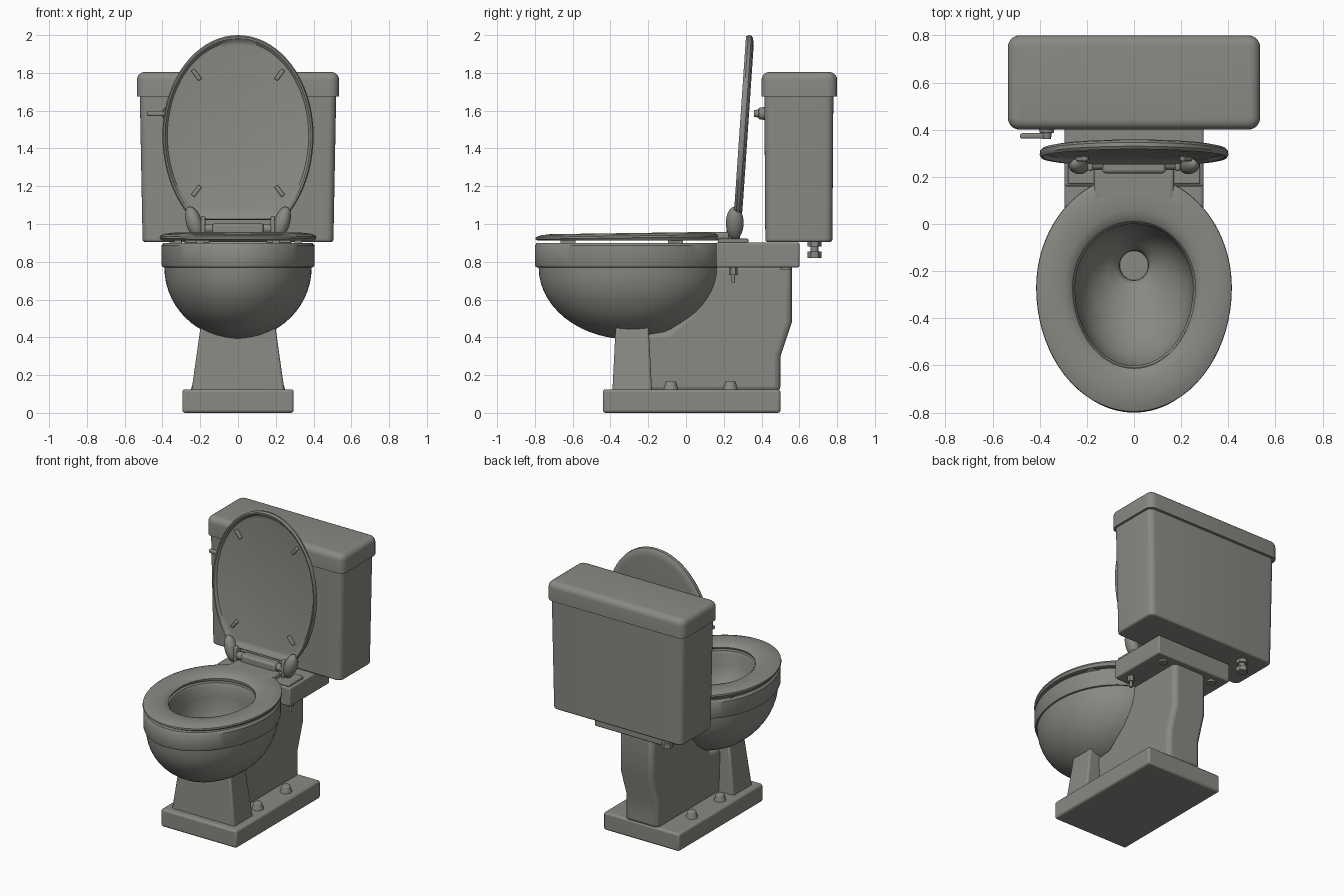
import bpy, bmesh, math
from mathutils import Vector, Matrix

if "Cube" in bpy.data.objects:
    bpy.data.objects.remove(bpy.data.objects["Cube"])

ceramic = bpy.data.materials.new("warm grey")
ceramic.diffuse_color = (0.25, 0.25, 0.23, 1)
ceramic.use_nodes = True
ceramic.node_tree.nodes["Principled BSDF"].inputs["Base Color"].default_value = ceramic.diffuse_color
N = 72


def finish(name, bm, bevel=0.0, seg=3):
    bmesh.ops.recalc_face_normals(bm, faces=bm.faces)
    me = bpy.data.meshes.new(name)
    bm.to_mesh(me)
    bm.free()
    ob = bpy.data.objects.new(name, me)
    bpy.context.collection.objects.link(ob)
    me.materials.append(ceramic)
    if bevel:
        m = ob.modifiers.new("bevel", 'BEVEL')
        m.width, m.segments = bevel, seg
        m.limit_method, m.angle_limit = 'ANGLE', math.radians(25)
    bpy.ops.object.select_all(action='DESELECT')
    ob.select_set(True)
    bpy.context.view_layer.objects.active = ob
    bpy.ops.object.shade_smooth_by_angle(angle=math.radians(35))
    return ob


def box(name, lo, hi, bevel=0.0, taper=(1, 1), round_up=0.0, seg=3, turn=0):
    """Box from lo to hi; taper scales the top, round_up rounds upright edges."""
    lo, hi = Vector(lo), Vector(hi)
    c, s = (lo + hi) / 2, hi - lo
    bm = bmesh.new()
    bmesh.ops.create_cube(bm, size=1)
    for v in bm.verts:
        k = taper if v.co.z > 0 else (1, 1)
        v.co = Vector((v.co.x * s.x * k[0], v.co.y * s.y * k[1], v.co.z * s.z))
    if round_up:
        es = [e for e in bm.edges if abs(e.verts[0].co.z - e.verts[1].co.z) > s.z / 2]
        bmesh.ops.bevel(bm, geom=es, offset=round_up, segments=5, affect='EDGES', profile=0.5)
    bm.transform(Matrix.Translation(c) @ Matrix.Rotation(turn, 4, 'Y'))
    return finish(name, bm, bevel, seg)


def cone(name, p, q, r1, r2, n=24, bevel=0.0):
    p, q = Vector(p), Vector(q)
    bm = bmesh.new()
    bmesh.ops.create_cone(bm, cap_ends=True, segments=n, radius1=r1, radius2=r2, depth=(q - p).length)
    rot = (q - p).to_track_quat('Z', 'Y').to_matrix().to_4x4()
    bm.transform(Matrix.Translation((p + q) / 2) @ rot)
    return finish(name, bm, bevel)


def egg(a, lo, mid, hi):
    """Egg outline: half width a, ends at lo and hi, widest at mid."""
    out = []
    for i in range(N):
        t = 2 * math.pi * i / N
        c = math.cos(t)
        out.append((a * math.sin(t), mid + c * (hi - mid if c > 0 else mid - lo)))
    return out


def loft(name, rings, closed=False):
    bm = bmesh.new()
    rows = [[bm.verts.new(p) for p in r] for r in rings]
    pairs = list(zip(rows, rows[1:])) + ([(rows[-1], rows[0])] if closed else [])
    for r, s in pairs:
        for i in range(N):
            j = (i + 1) % N
            bm.faces.new((r[i], r[j], s[j], s[i]))
    if not closed:
        bm.faces.new(rows[0])
        bm.faces.new(rows[-1])
    return finish(name, bm)


# Plinth and front column
box("plinth", (-.295, -.44, 0), (.295, .5, .125), bevel=.015)
box("front_column", (-.247, -.39, .11), (.247, -.18, .46), bevel=.012, taper=(.8, .83))

# Rear column: side profile extruded across
prof = [(-.22, .11), (.5, .11), (.5, .3), (.56, .48), (.56, .79), (.14, .79), (.04, .55), (-.1, .43), (-.22, .42)]
bm = bmesh.new()
f = bm.faces.new([bm.verts.new((-.13, y, z)) for y, z in prof])
ex = bmesh.ops.extrude_face_region(bm, geom=[f])
bmesh.ops.translate(bm, verts=[v for v in ex['geom'] if isinstance(v, bmesh.types.BMVert)], vec=(.26, 0, 0))
finish("rear_column", bm, .03)

# Bowl: round underside, upright rim, hollow funnel down to the drain
rings = []
for k in range(1, 15):
    t = math.pi / 2 * k / 14
    s = math.sin(t)
    rings.append((.39 * s, -.3 - .48 * s, -.28, -.3 + .49 * s, .77 - .38 * math.cos(t)))
rings[0] = (.04, -.36, -.3, -.25, .392)
rings += [(.4, -.795, -.27, .195, .772), (.406, -.8, -.27, .2, .785), (.406, -.8, -.27, .2, .885),
          (.395, -.79, -.27, .19, .9), (.26, -.61, -.27, .01, .9), (.25, -.6, -.27, .0, .88),
          (.25, -.6, -.27, .0, .8), (.23, -.55, -.26, -.01, .7), (.18, -.46, -.24, -.04, .61),
          (.11, -.34, -.2, -.08, .55), (.075, -.26, -.18, -.1, .525), (.062, -.24, -.175, -.112, .5),
          (.06, -.238, -.175, -.114, .465)]
loft("bowl", [[(x, y, r[4]) for x, y in egg(*r[:4])] for r in rings])

# Seat ring, rising slightly to the back
rings = [(.405, -.785, .2, .912), (.415, -.797, .21, .92), (.413, -.795, .208, .93), (.39, -.765, .185, .94),
         (.35, -.72, .13, .945), (.3, -.66, .06, .941), (.272, -.625, .025, .932), (.26, -.612, .01, .92),
         (.265, -.615, .012, .912)]
loft("seat", [[(x, y, z + .014 * (y + .8) * (z > .915)) for x, y in egg(a, lo, -.27, hi)]
              for a, lo, hi, z in rings], closed=True)
box("seat_tail", (-.17, .1, .915), (.17, .24, .957), bevel=.015)
box("seat_hinge_bar", (-.135, .215, .93), (.135, .285, 1.005), bevel=.015)

# Raised lid, leaning back, with a rolled rim around a recessed panel
rings = [(.9, .022), (.935, .018), (.965, .002), (.985, 0), (1, .012), (.995, .028), (.97, .038), (.9, .044)]
lid = []
for s, d in rings:
    row = []
    for x, z in egg(.4 * s, 1.47 - .56 * s, 1.47, 1.47 + .53 * s):
        z = max(z, 1.02 + (1 - s) * .5)
        row.append((x, .25 + .068 * (z - 1) + d, z))
    lid.append(row)
loft("lid", lid)

# Shelf behind the bowl
box("shelf", (-.295, .16, .77), (.295, .6, .902), bevel=.01)

# Cistern and its cover
box("tank", (-.505, .42, .905), (.505, .775, 1.7), bevel=.012, taper=(1.03, 1.03), round_up=.04)
bm = bmesh.new()
bmesh.ops.create_cube(bm, size=1, matrix=Matrix.Translation((0, .6, 1.74)) @ Matrix.Diagonal((1.07, .4, .13, 1)))
up = [e for e in bm.edges if abs(e.verts[0].co.z - e.verts[1].co.z) > .1]
bmesh.ops.bevel(bm, geom=up, offset=.05, segments=5, affect='EDGES', profile=.5)
top = [e for e in bm.edges if all(v.co.z > 1.8 for v in e.verts)]
bmesh.ops.bevel(bm, geom=top, offset=.042, segments=5, affect='EDGES', profile=.5)
finish("tank_cover", bm)

# Flush handle
cone("handle_boss", (-.37, .43, 1.585), (-.37, .385, 1.585), .036, .03, bevel=.005)
cone("handle_knob", (-.37, .39, 1.585), (-.37, .36, 1.585), .022, .018)
box("handle_lever", (-.483, .362, 1.572), (-.36, .385, 1.598), bevel=.008)

# Water inlet under the tank
for i, (z1, z2, r, n) in enumerate([(.88, .91, .038, 6), (.85, .89, .022, 16), (.82, .855, .038, 6)]):
    cone(f"inlet_{i}", (-.33, .68, z1), (-.33, .68, z2), r, r, n)

# Paired small parts
for s, side in ((-1, "left"), (1, "right")):
    for i, y in enumerate((-.08, .235)):
        cone(f"floor_bolt_{side}_{i}", (s * .21, y, .12), (s * .21, y, .17), .04, .026, bevel=.006)
    # lid bumpers, diagonal on the panel
    for z, d in ((1.79, 1), (1.175, -1)):
        y = .272 + .068 * (z - 1)
        box(f"lid_bumper_{side}", (s * .22 - .011, y - .018, z - .033), (s * .22 + .011, y + .01, z + .033),
            bevel=.006, turn=s * d * .65 if d > 0 else -s * .65)
    # seat bumpers
    for x, y in ((.2, -.62), (.32, -.05)):
        box(f"seat_bumper_{side}", (s * x - .02, y - .045, .898), (s * x + .02, y + .035, .918))
    # hinge: plate, upright, pin, lid lug, bolt under the shelf
    box(f"hinge_plate_{side}", sorted((s * .15, s * .28))[:1] + [.17, .9],
        sorted((s * .15, s * .28))[1:] + [.33, .922], bevel=.006)
    box(f"hinge_upright_{side}", (s * .185 - .012, .225, .91), (s * .185 + .012, .285, 1.04), bevel=.01)
    cone(f"hinge_pin_{side}", (s * .12, .255, .975), (s * .25, .255, .975), .026, .026)
    bm = bmesh.new()
    bmesh.ops.create_uvsphere(bm, u_segments=24, v_segments=14, radius=1,
                              matrix=Matrix.Translation((s * .232, .258, 1.005)) @ Matrix.Rotation(s * .3, 4, 'Y')
                              @ Matrix.Diagonal((.042, .047, .09, 1)))
    finish(f"lid_lug_{side}", bm)
    cone(f"hinge_nut_{side}", (s * .235, .25, .73), (s * .235, .25, .775), .022, .022, 6)
    cone(f"hinge_bolt_{side}", (s * .235, .25, .69), (s * .235, .25, .74), .01, .01, 12)
    cone(f"tank_washer_{side}", (s * .2, .53, .758), (s * .2, .53, .775), .03, .03)
